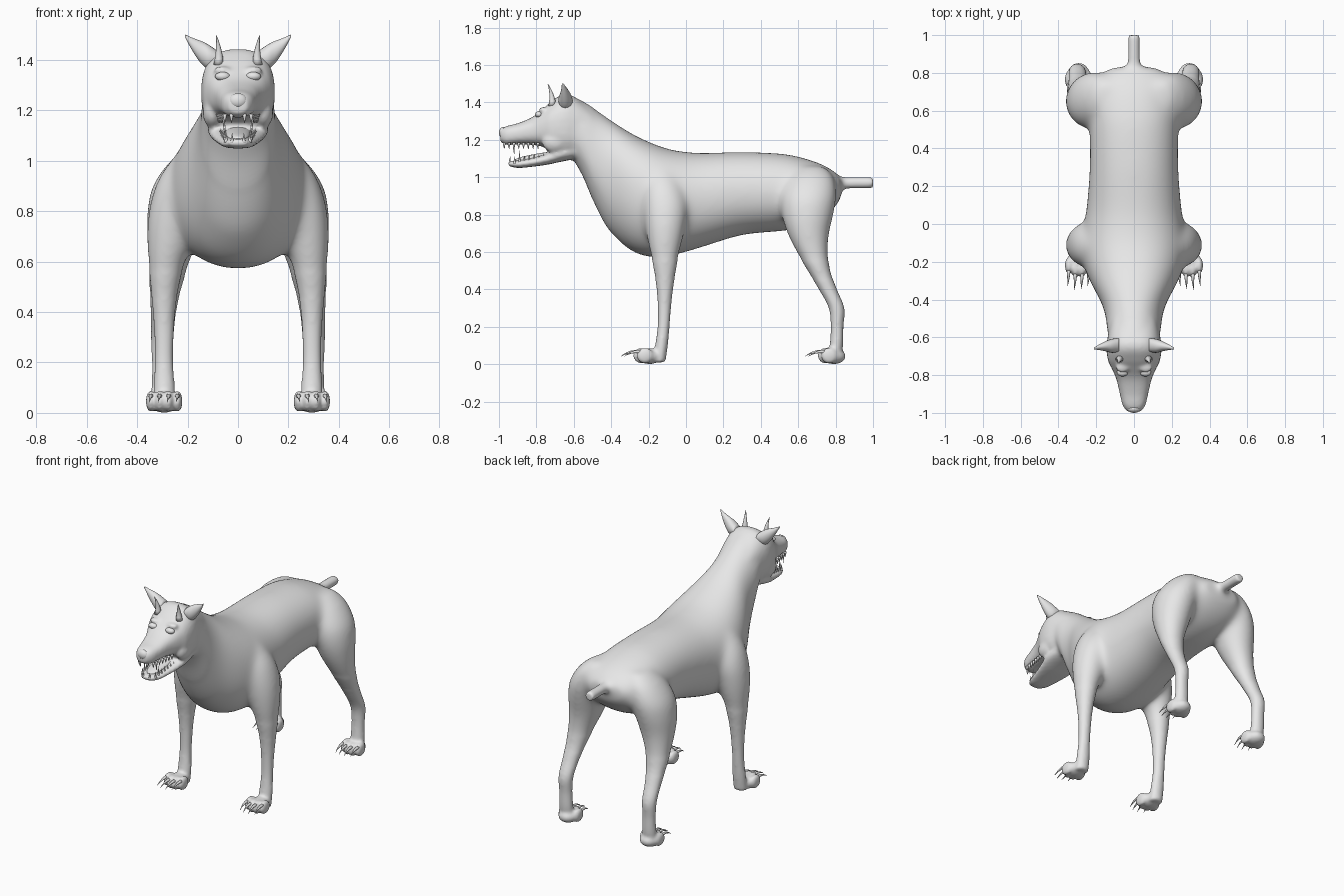
import bpy, bmesh, math
from mathutils import Vector, Matrix

if "Cube" in bpy.data.objects:
    bpy.data.objects.remove(bpy.data.objects["Cube"])

grey = bpy.data.materials.new("plain_grey")
grey.use_nodes = True
grey.diffuse_color = (0.8, 0.8, 0.8, 1)
grey.node_tree.nodes["Principled BSDF"].inputs["Base Color"].default_value = (0.8, 0.8, 0.8, 1)


def finish(bm, name):
    bmesh.ops.recalc_face_normals(bm, faces=bm.faces)
    mesh = bpy.data.meshes.new(name)
    bm.to_mesh(mesh)
    bm.free()
    mesh.materials.append(grey)
    mesh.shade_smooth()
    obj = bpy.data.objects.new(name, mesh)
    bpy.context.collection.objects.link(obj)
    return obj


def skin_rings(bm, rings):
    """Bridge rings of points into a capped tube."""
    loops = [[bm.verts.new(p) for p in ring] for ring in rings]
    n = len(loops[0])
    for a, b in zip(loops, loops[1:]):
        for i in range(n):
            j = (i + 1) % n
            bm.faces.new((a[i], a[j], b[j], b[i]))
    bm.faces.new(loops[0])
    bm.faces.new(loops[-1])


def refine(stations, steps=4):
    """Catmull-Rom interpolation of the station values."""
    s = [Vector(v) for v in stations]
    out = []
    for i in range(len(s) - 1):
        p0, p1, p2, p3 = s[max(i - 1, 0)], s[i], s[i + 1], s[min(i + 2, len(s) - 1)]
        for k in range(steps):
            t = k / steps
            out.append(p1 + (p2 - p0) * (t / 2) + (p0 * 2 - p1 * 5 + p2 * 4 - p3) * (t * t / 2)
                       + (p1 * 3 - p0 - p2 * 3 + p3) * (t ** 3 / 2))
    return out + [s[-1]]


def loft(bm, axis, stations, side=1, power=2.0, n=32):
    """Each station: position on axis, then low/high bounds on the other two axes."""
    rings = []
    for t, a0, a1, b0, b1 in refine(stations):
        ring = []
        for i in range(n):
            c, s = math.cos(math.tau * i / n), math.sin(math.tau * i / n)
            a = (a0 + a1) / 2 + (a1 - a0) / 2 * math.copysign(abs(c) ** (2 / power), c)
            b = (b0 + b1) / 2 + (b1 - b0) / 2 * math.copysign(abs(s) ** (2 / power), s)
            x, y, z = {"x": (t, a, b), "y": (a, t, b), "z": (a, b, t)}[axis]
            ring.append((x * side, y, z))
        rings.append(ring)
    skin_rings(bm, rings)


def centred(rows):
    """Rows of y, half width, bottom, top."""
    return [(y, -w, w, lo, hi) for y, w, lo, hi in rows]


def ball(bm, centre, size):
    m = Matrix.Translation(centre) @ Matrix.Diagonal((*size, 1))
    bmesh.ops.create_uvsphere(bm, u_segments=20, v_segments=12, radius=1, matrix=m)


def spike(bm, p0, p1, p2, radius):
    """Curved, tapering point."""
    p0, p1, p2 = Vector(p0), Vector(p1), Vector(p2)
    rot = (p2 - p0).to_track_quat("Z", "Y")
    rings = []
    for k in range(6):
        t = k / 5
        c = p0 * (1 - t) ** 2 + p1 * (2 * t * (1 - t)) + p2 * t * t
        r = radius * (1 - 0.93 * t)
        rings.append([c + rot @ Vector((r * math.cos(a), r * math.sin(a), 0))
                      for a in [math.tau * i / 10 for i in range(10)]])
    skin_rings(bm, rings)


# Torso and neck
body = bmesh.new()
loft(body, "y", centred([
    (-.6, .135, 1.09, 1.43), (-.55, .143, 1.0, 1.405), (-.5, .15, .88, 1.375), (-.45, .162, .775, 1.34),
    (-.4, .182, .70, 1.305), (-.3, .235, .61, 1.24), (-.2, .27, .573, 1.19), (-.1, .28, .577, 1.153),
    (0, .265, .6, 1.135), (.1, .25, .63, 1.13), (.3, .235, .69, 1.135), (.5, .235, .71, 1.127),
    (.6, .235, .725, 1.11), (.7, .225, .76, 1.08), (.78, .19, .82, 1.04), (.83, .12, .89, .995)]), power=2.15)

# Tail
loft(body, "y", centred([(.76, .07, .9, 1.02), (.82, .05, .925, 1.005), (.87, .033, .938, 1.0),
                         (.98, .031, .94, 1.0), (1.0, .027, .944, .996)]), n=20)

# Upper head and lower jaw
loft(body, "y", centred([
    (-.5, .12, 1.14, 1.36), (-.6, .14, 1.1, 1.432), (-.66, .146, 1.1, 1.442), (-.72, .138, 1.125, 1.405),
    (-.76, .12, 1.16, 1.37), (-.82, .094, 1.172, 1.322), (-.9, .075, 1.175, 1.288),
    (-.96, .06, 1.172, 1.273), (-.993, .036, 1.19, 1.255)]), power=2.5)
loft(body, "y", centred([
    (-.58, .11, 1.1, 1.2), (-.68, .12, 1.08, 1.165), (-.74, .106, 1.067, 1.13), (-.82, .086, 1.056, 1.105),
    (-.9, .065, 1.049, 1.09), (-.95, .035, 1.06, 1.085)]), power=2.5)

# Legs, paws and claws
front_leg = [
    (1.06, .10, .22, -.19, -.07), (.95, .12, .305, -.225, -.015), (.85, .14, .345, -.23, .01),
    (.75, .155, .361, -.222, .0), (.65, .185, .361, -.205, -.02), (.6, .208, .357, -.193, -.034),
    (.5, .234, .348, -.172, -.053), (.4, .249, .338, -.157, -.069), (.3, .255, .332, -.151, -.08),
    (.2, .257, .331, -.152, -.088), (.1, .25, .335, -.165, -.097), (.01, .25, .335, -.18, -.11)]
hind_leg = [
    (1.06, .08, .19, .6, .74), (1.0, .08, .27, .54, .79), (.9, .09, .34, .505, .805),
    (.8, .12, .361, .51, .79), (.7, .15, .361, .54, .767), (.6, .19, .357, .59, .76),
    (.5, .222, .352, .65, .772), (.4, .245, .347, .71, .807), (.3, .255, .346, .763, .847),
    (.2, .259, .342, .774, .842), (.1, .255, .343, .768, .84), (.01, .255, .343, .755, .825)]
claws = bmesh.new()
for side in (1, -1):
    for leg, shift in ((front_leg, 0), (hind_leg, .985)):
        loft(body, "z", leg, side)
        ball(body, (side * .293, -.195 + shift, .042), (.06, .065, .042))
        for x, y in ((.24, -.22), (.275, -.238), (.311, -.238), (.346, -.22)):
            ball(body, (side * x, y + shift, .046), (.02, .046, .044))
            spike(claws, (side * x, y - .02 + shift, .066), (side * x, y - .07 + shift, .072),
                  (side * (x + .006), y - .11 + shift, .042), .011)
    # Brow ridges and cheeks
    ball(body, (side * .062, -.762, 1.36), (.035, .025, .016))
    ball(body, (side * .1, -.7, 1.19), (.04, .07, .06))
finish(claws, "claws")

# Fuse the body into one skin and soften the joins
rough = finish(body, "rough_body")
mod = rough.modifiers.new("fuse", "REMESH")
mod.mode = "VOXEL"
mod.voxel_size = .009
graph = bpy.context.evaluated_depsgraph_get()
fused = bpy.data.meshes.new_from_object(rough.evaluated_get(graph))
bpy.data.objects.remove(rough)
body = bmesh.new()
body.from_mesh(fused)
bpy.data.meshes.remove(fused)


def soften(verts, passes):
    for _ in range(passes):
        bmesh.ops.smooth_vert(body, verts=verts, factor=.5, use_axis_x=True, use_axis_y=True, use_axis_z=True)


soften([v for v in body.verts if v.co.z > .55 and -.5 < v.co.y < .84], 35)
soften([v for v in body.verts if v.co.z > .45 and -.62 < v.co.y < .88], 8)
soften(body.verts[:], 4)
finish(body, "body")

# Ears, horns and eyes
ears, horns, eyes = bmesh.new(), bmesh.new(), bmesh.new()
for side in (1, -1):
    loft(ears, "x", [(.08, -.675, -.605, 1.38, 1.435), (.115, -.682, -.608, 1.365, 1.46),
                     (.145, -.675, -.618, 1.385, 1.475), (.18, -.668, -.635, 1.435, 1.488),
                     (.211, -.664, -.654, 1.492, 1.502)], side, n=20)
    spike(horns, (side * .077, -.715, 1.385), (side * .072, -.712, 1.44), (side * .086, -.738, 1.498), .021)
    ball(eyes, (side * .061, -.786, 1.335), (.03, .021, .018))
finish(ears, "ears")
finish(horns, "horns")
finish(eyes, "eyes")

# Nose
nose = bmesh.new()
ball(nose, (0, -.978, 1.238), (.037, .022, .03))
finish(nose, "nose")

# Teeth along both jaws, longest at the canines
teeth = bmesh.new()
for side in (1, -1):
    for i in range(8):
        f = i / 7
        y = -.79 - .18 * f
        x = side * (.078 - .03 * f - (.022 if i == 7 else 0))
        long_tooth = .055 if i == 5 else .028
        spike(teeth, (x, y, 1.186), (x, y - .004, 1.165), (x, y, 1.178 - long_tooth), .009)
        y += .03
        low = 1.1 - .018 * f
        spike(teeth, (x * .9, y, low - .012), (x * .9, y - .004, low), (x * .9, y, low + long_tooth), .009)
finish(teeth, "teeth")

# Tongue
tongue = bmesh.new()
loft(tongue, "y", centred([(-.7, .05, 1.1, 1.14), (-.8, .048, 1.09, 1.125), (-.88, .038, 1.078, 1.108),
                           (-.915, .012, 1.078, 1.095)]), n=20)
finish(tongue, "tongue")
